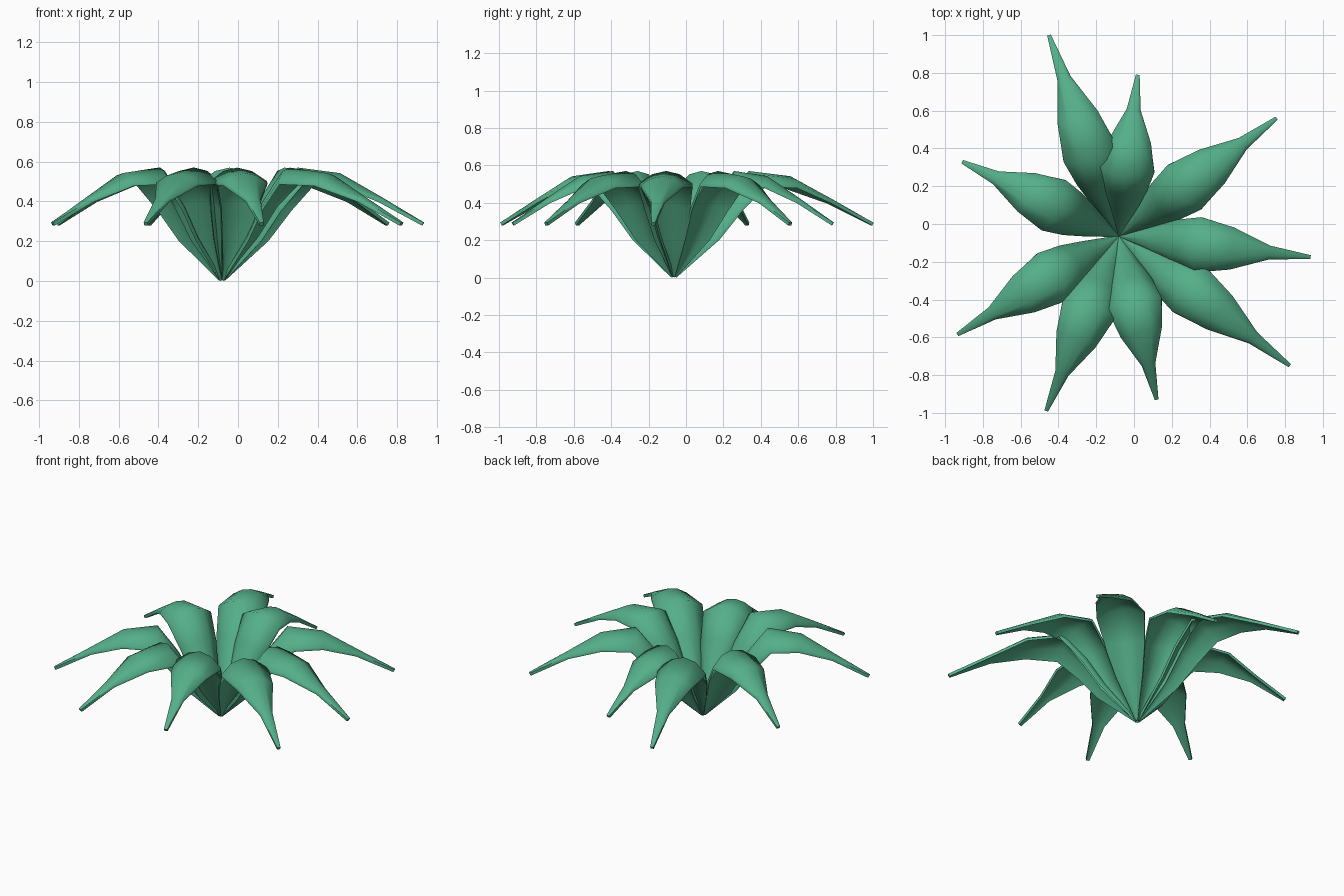
import bpy, bmesh, math
from mathutils import Vector

if "Cube" in bpy.data.objects:
    bpy.data.objects.remove(bpy.data.objects["Cube"])

green = bpy.data.materials.new("leaf green")
green.diffuse_color = (0.09, 0.43, 0.25, 1)
green.use_nodes = True
green.node_tree.nodes["Principled BSDF"].inputs["Base Color"].default_value = green.diffuse_color

CENTER = Vector((-0.08, -0.065, 0))
THICK = 0.018
# rows along a leaf: midrib (fraction of length, height), edge (fraction, height), half width
ROWS = [(0.0, 0.014, 0.0, 0.012, 0.005), (0.155, 0.235, 0.19, 0.212, 0.083),
        (0.25, 0.405, 0.293, 0.365, 0.121), (0.375, 0.570, 0.412, 0.502, 0.147),
        (0.585, 0.542, 0.59, 0.495, 0.112), (0.785, 0.425, 0.785, 0.413, 0.037),
        (1.0, 0.294, 1.0, 0.294, 0.010)]
COLS = [-1, -0.5, 0, 0.5, 1]
# leaf tips seen from above
TIPS = [(-0.45, 1.0), (0.02, 0.79), (0.755, 0.56), (0.935, -0.175), (0.825, -0.75),
        (0.12, -0.93), (-0.465, -0.99), (-0.935, -0.585), (-0.91, 0.33)]


def make_leaf(name, tip):
    out = Vector((tip[0], tip[1], 0)) - CENTER
    length = out.length
    out.normalize()
    side = Vector((-out.y, out.x, 0))
    bm = bmesh.new()
    top, bottom = [], []
    for i, (fm, zm, fe, ze, hw) in enumerate(ROWS):
        a, b = ROWS[max(i - 1, 0)], ROWS[min(i + 1, len(ROWS) - 1)]
        dr, dz = (b[0] - a[0]) * length, b[1] - a[1]
        n = (Vector((0, 0, dr)) - out * dz) / math.hypot(dr, dz)
        t_row, b_row = [], []
        for c in COLS:
            k = c * c  # arched cross-section
            p = CENTER + out * (fm + (fe - fm) * k) * length + side * c * hw
            p.z = zm + (ze - zm) * k
            t_row.append(bm.verts.new(p))
            q = p - n * THICK
            q.z = max(q.z, 0)
            b_row.append(bm.verts.new(q))
        top.append(t_row)
        bottom.append(b_row)
    nr, nc = len(ROWS), len(COLS)
    # blade faces
    for g in (top, bottom):
        for i in range(nr - 1):
            for j in range(nc - 1):
                bm.faces.new((g[i][j], g[i + 1][j], g[i + 1][j + 1], g[i][j + 1]))
    # rim faces
    loop = ([(i, 0) for i in range(nr)] + [(nr - 1, j) for j in range(1, nc)]
            + [(i, nc - 1) for i in range(nr - 2, -1, -1)]
            + [(0, j) for j in range(nc - 2, 0, -1)])
    for (i, j), (k, l) in zip(loop, loop[1:] + loop[:1]):
        bm.faces.new((top[i][j], top[k][l], bottom[k][l], bottom[i][j]))
    bmesh.ops.recalc_face_normals(bm, faces=bm.faces)
    me = bpy.data.meshes.new(name)
    bm.to_mesh(me)
    bm.free()
    me.materials.append(green)
    ob = bpy.data.objects.new(name, me)
    bpy.context.collection.objects.link(ob)
    bpy.ops.object.select_all(action='DESELECT')
    ob.select_set(True)
    bpy.context.view_layer.objects.active = ob
    bpy.ops.object.shade_smooth_by_angle(angle=math.radians(66))


for k, tip in enumerate(TIPS):
    make_leaf(f"leaf_{k + 1}", tip)
